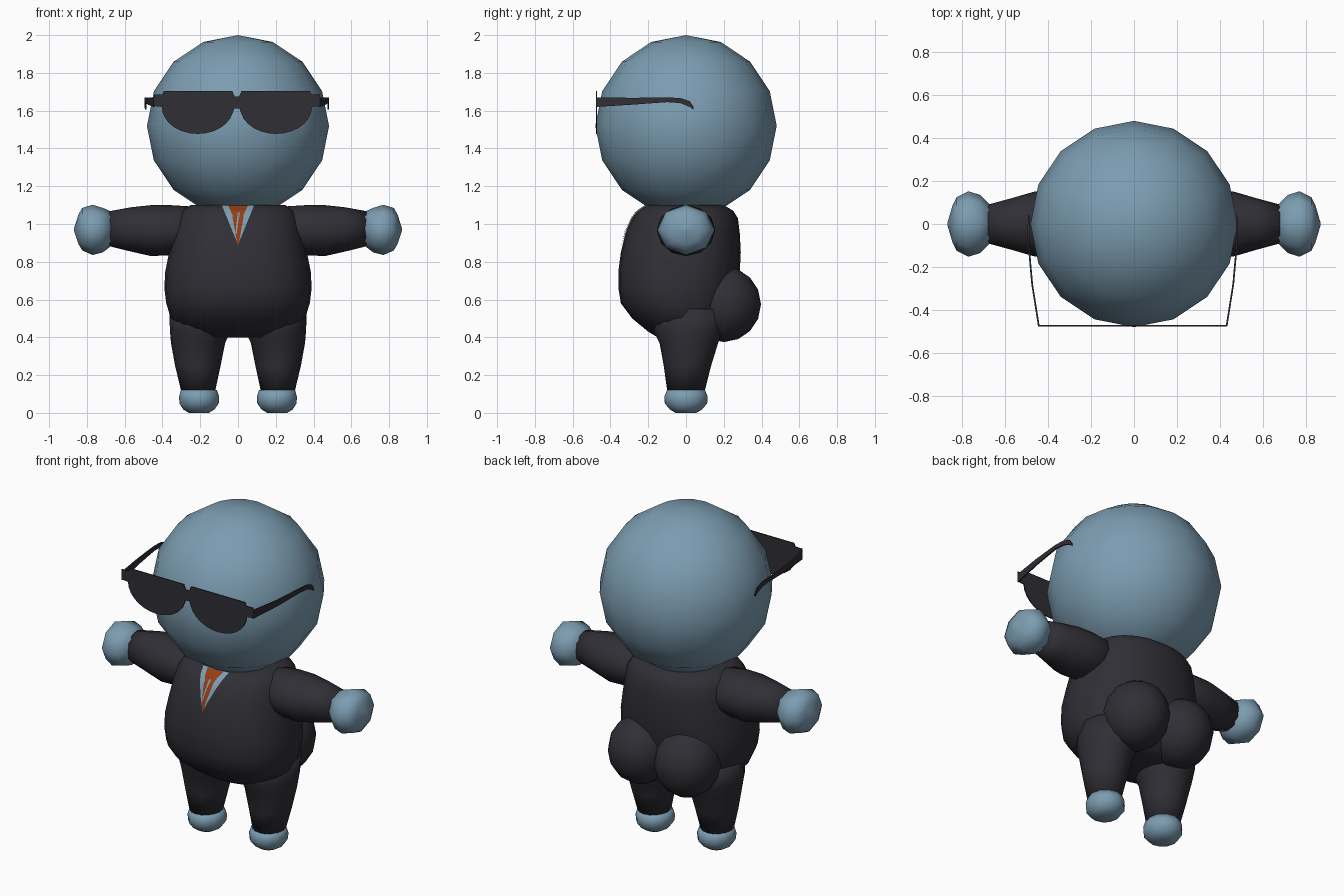
import bpy, bmesh, math
from mathutils import Vector
from mathutils.bvhtree import BVHTree

if "Cube" in bpy.data.objects:
    bpy.data.objects.remove(bpy.data.objects["Cube"])


def material(name, rgb):
    m = bpy.data.materials.new(name)
    m.diffuse_color = (*rgb, 1)
    m.use_nodes = True
    m.node_tree.nodes["Principled BSDF"].inputs["Base Color"].default_value = m.diffuse_color
    return m


SKIN = material("blue_skin", (0.20, 0.335, 0.44))
SUIT = material("dark_suit", (0.028, 0.028, 0.036))
TIE = material("rust_orange", (0.30, 0.047, 0.006))


def finish(name, bm, mat, smooth=True):
    bmesh.ops.recalc_face_normals(bm, faces=bm.faces)
    me = bpy.data.meshes.new(name)
    bm.to_mesh(me)
    bm.free()
    ob = bpy.data.objects.new(name, me)
    bpy.context.collection.objects.link(ob)
    me.materials.append(mat)
    for p in me.polygons:
        p.use_smooth = smooth
    return ob


def loft(name, rings, mat, axis="z", sides=16, power=2.0, side=1):
    """Rings are (position along axis, a min, a max, b min, b max)."""
    bm = bmesh.new()
    loops = []
    for t, a0, a1, b0, b1 in rings:
        loop = []
        for i in range(sides):
            w = 2 * math.pi * i / sides
            c, s = math.cos(w), math.sin(w)
            c = math.copysign(abs(c) ** (2 / power), c)
            s = math.copysign(abs(s) ** (2 / power), s)
            a = (a0 + a1) / 2 + c * (a1 - a0) / 2
            b = (b0 + b1) / 2 + s * (b1 - b0) / 2
            co = (a * side, b, t) if axis == "z" else (t * side, a, b)
            loop.append(bm.verts.new(co))
        loops.append(loop)
    for p, q in zip(loops, loops[1:]):
        for i in range(sides):
            j = (i + 1) % sides
            bm.faces.new((p[i], p[j], q[j], q[i]))
    bm.faces.new(loops[0])
    bm.faces.new(loops[-1])
    return finish(name, bm, mat)


def ball(name, center, radii, mat, u=16, v=8):
    bm = bmesh.new()
    bmesh.ops.create_uvsphere(bm, u_segments=u, v_segments=v, radius=1)
    for vert in bm.verts:
        vert.co = Vector([c + r * k for c, r, k in zip(center, radii, vert.co)])
    return finish(name, bm, mat)


# Head
ball("head", (0, 0, 1.52), (0.482, 0.48, 0.48), SKIN)

# Jacket body
torso = loft("jacket", [
    (z, -w, w, y0, y1) for z, w, y0, y1 in (
        (0.40, 0.20, -0.15, 0.14), (0.43, 0.28, -0.20, 0.20),
        (0.50, 0.355, -0.285, 0.24), (0.58, 0.38, -0.345, 0.26),
        (0.66, 0.39, -0.358, 0.275), (0.75, 0.385, -0.358, 0.285),
        (0.85, 0.365, -0.345, 0.29), (0.95, 0.345, -0.32, 0.285),
        (1.03, 0.325, -0.285, 0.275), (1.07, 0.30, -0.255, 0.25),
        (1.10, 0.25, -0.21, 0.20))], SUIT, sides=24, power=2.3)

for side, label in ((1, "right"), (-1, "left")):
    # Sleeve and hand
    loft(label + "_sleeve", [
        (0.20, -0.13, 0.13, 0.85, 1.09), (0.36, -0.155, 0.155, 0.835, 1.10),
        (0.46, -0.152, 0.152, 0.83, 1.10), (0.57, -0.12, 0.12, 0.855, 1.088),
        (0.68, -0.09, 0.09, 0.882, 1.068)], SUIT, "x", 12, side=side)
    loft(label + "_hand", [
        (0.67, -0.09, 0.09, 0.885, 1.065), (0.715, -0.135, 0.135, 0.85, 1.085),
        (0.77, -0.152, 0.152, 0.836, 1.102), (0.825, -0.125, 0.125, 0.86, 1.085),
        (0.845, -0.085, 0.085, 0.895, 1.05), (0.867, -0.01, 0.01, 0.96, 0.98)],
        SKIN, "x", 8, side=side)
    # Trouser leg, seat and foot
    loft(label + "_trouser_leg", [
        (0.12, 0.12, 0.302, -0.10, 0.10), (0.25, 0.092, 0.333, -0.118, 0.133),
        (0.37, 0.068, 0.355, -0.14, 0.17), (0.43, 0.04, 0.36, -0.17, 0.20),
        (0.55, 0.03, 0.365, -0.18, 0.22)], SUIT, side=side)
    ball(label + "_seat", (0.155 * side, 0.20, 0.575), (0.185, 0.197, 0.20), SUIT)
    loft(label + "_foot", [
        (0.0, 0.155, 0.26, -0.055, 0.055), (0.018, 0.125, 0.29, -0.085, 0.085),
        (0.05, 0.102, 0.31, -0.112, 0.112), (0.085, 0.10, 0.312, -0.115, 0.115),
        (0.122, 0.112, 0.302, -0.10, 0.10)], SKIN, sides=12, side=side)

# Shirt and tie plates, laid onto the chest
bm = bmesh.new()
bm.from_mesh(torso.data)
chest = BVHTree.FromBMesh(bm)
bm.free()


def plate(name, top, bottom, mat, lift, rows=12, cols=4):
    """top and bottom are (z, left x, right x)."""
    bm = bmesh.new()
    grid = []
    for r in range(rows + 1):
        z, x0, x1 = (a + (b - a) * r / rows for a, b in zip(top, bottom))
        line = []
        for c in range(cols + 1):
            x = x0 + (x1 - x0) * c / cols
            hit = chest.ray_cast(Vector((x, -2, z)), Vector((0, 1, 0)))[0]
            line.append(bm.verts.new((x, hit.y - lift, z)))
        grid.append(line)
    for p, q in zip(grid, grid[1:]):
        for c in range(cols):
            bm.faces.new((p[c], q[c], q[c + 1], p[c + 1]))
    return finish(name, bm, mat)


plate("shirt", (1.098, -0.085, 0.085), (0.90, -0.004, 0.004), SKIN, 0.003)
plate("tie_knot", (1.098, -0.052, 0.052), (1.04, -0.026, 0.026), TIE, 0.006)
plate("tie_blade", (1.04, -0.030, 0.030), (0.89, -0.003, 0.003), TIE, 0.006)
plate("tie_stripe", (1.06, -0.002, 0.010), (0.95, -0.013, -0.007), SKIN, 0.009)

# Sunglasses front: half outline, mirrored
MID = -0.006
half = [(0.012, 1.675), (0.025, 1.705), (0.385, 1.705), (0.395, 1.685),
        (0.44, 1.685), (0.44, 1.625), (0.398, 1.62)]
half += [(0.207 + 0.19 * math.cos(a), 1.62 - 0.143 * math.sin(a))
         for a in (math.pi * i / 14 for i in range(1, 14))]
half += [(0.014, 1.612)]
outline = half + [(-x, z) for x, z in reversed(half)]
bm = bmesh.new()
face = bm.faces.new([bm.verts.new((x + MID, -0.477, z)) for x, z in outline])
new = bmesh.ops.extrude_face_region(bm, geom=[face])["geom"]
bmesh.ops.translate(bm, vec=(0, 0.006, 0),
                    verts=[g for g in new if isinstance(g, bmesh.types.BMVert)])
finish("sunglasses_front", bm, SUIT, False)

# Sunglasses temples: thin bars with a hooked end
for side, label in ((1, "right"), (-1, "left")):
    bm = bmesh.new()
    rings = []
    for x, y, z0, z1 in ((0.437, -0.475, 1.62, 1.67), (0.468, -0.28, 1.632, 1.668),
                         (0.484, -0.10, 1.645, 1.67), (0.485, -0.03, 1.64, 1.667),
                         (0.484, 0.02, 1.62, 1.65), (0.483, 0.04, 1.605, 1.62)):
        rings.append([bm.verts.new(((x + dx) * side + MID, y, z)) for dx, z in
                      ((-0.004, z0), (0.004, z0), (0.004, z1), (-0.004, z1))])
    for p, q in zip(rings, rings[1:]):
        for i in range(4):
            bm.faces.new((p[i], p[i - 1], q[i - 1], q[i]))
    bm.faces.new(rings[0])
    bm.faces.new(rings[-1])
    finish(label + "_temple", bm, SUIT, False)
